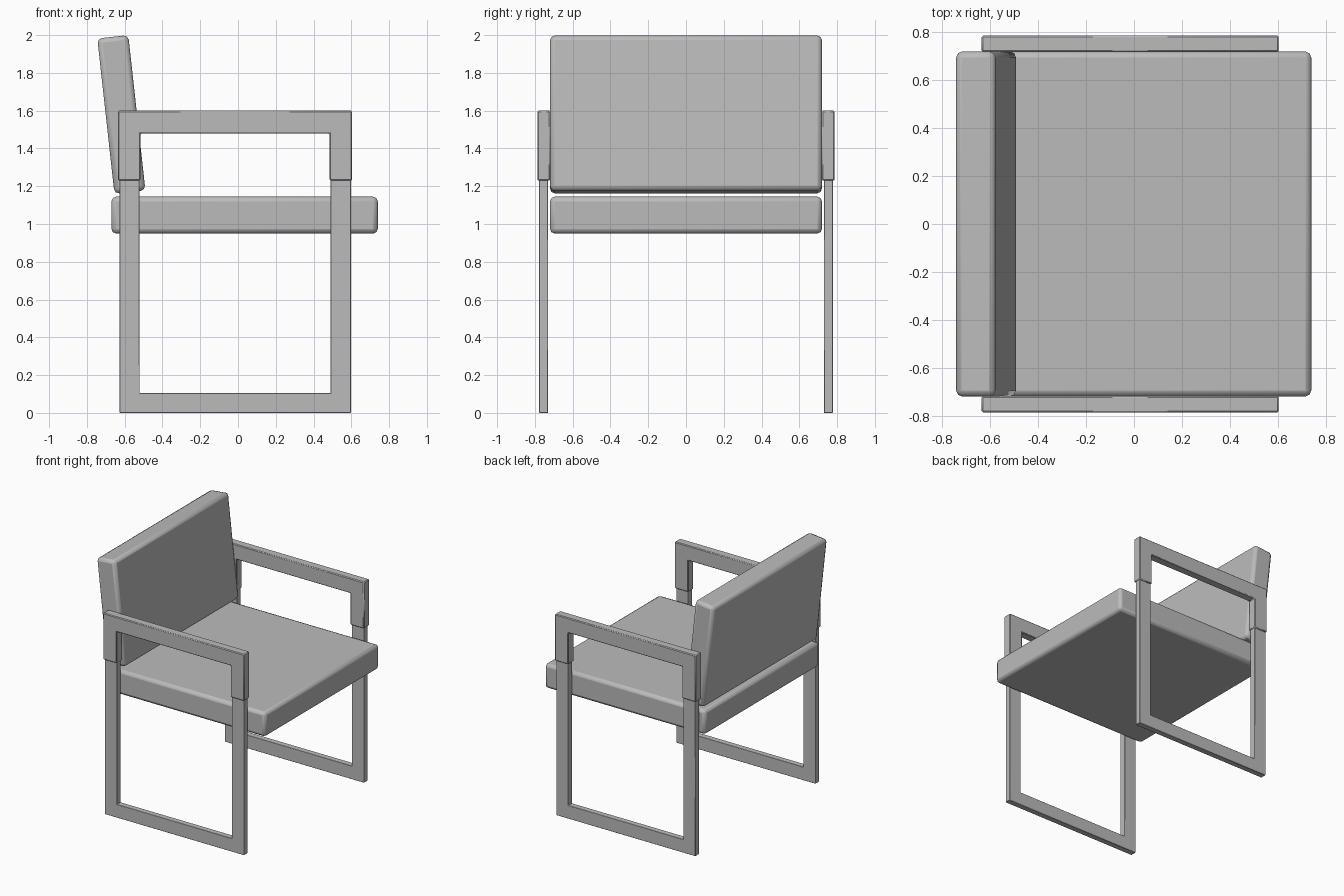
import bpy
import bmesh
from math import radians
from mathutils import Matrix

cube = bpy.data.objects.get("Cube")
if cube:
    bpy.data.objects.remove(cube, do_unlink=True)

GREY = (0.5, 0.5, 0.5, 1)
grey = bpy.data.materials.new("plain grey")
grey.use_nodes = True
grey.diffuse_color = GREY
grey.node_tree.nodes["Principled BSDF"].inputs["Base Color"].default_value = GREY


def finish(name, bm, bevel, segments, mirror=False):
    """Turn a bmesh into an object with soft edges and an optional twin across y."""
    bmesh.ops.recalc_face_normals(bm, faces=bm.faces)
    mesh = bpy.data.meshes.new(name)
    bm.to_mesh(mesh)
    bm.free()
    mesh.materials.append(grey)
    obj = bpy.data.objects.new(name, mesh)
    bpy.context.collection.objects.link(obj)
    mod = obj.modifiers.new("soft edges", "BEVEL")
    mod.width, mod.segments = bevel, segments
    mod.limit_method = "ANGLE"
    if mirror:
        twin = obj.modifiers.new("other side", "MIRROR")
        twin.use_axis = (False, True, False)
    bpy.ops.object.select_all(action="DESELECT")
    obj.select_set(True)
    bpy.context.view_layer.objects.active = obj
    bpy.ops.object.shade_smooth_by_angle(angle=radians(30))
    return obj


def cushion(name, size, centre, lean=0):
    bm = bmesh.new()
    bmesh.ops.create_cube(bm, size=1)
    bm.transform(Matrix.Translation(centre)
                 @ Matrix.Rotation(radians(lean), 4, "Y")
                 @ Matrix.Diagonal((*size, 1)))
    return finish(name, bm, 0.025, 2)


def u_frame(name, x0, x1, width, z_end, z_bar, bar, y0, y1, bevel):
    """Flat U in the xz plane, open at z_end, with its crossbar at z_bar."""
    inner = z_bar + bar
    outline = [(x0, z_end), (x0, z_bar), (x1, z_bar), (x1, z_end),
               (x1 - width, z_end), (x1 - width, inner),
               (x0 + width, inner), (x0 + width, z_end)]
    bm = bmesh.new()
    face = bm.faces.new([bm.verts.new((x, y0, z)) for x, z in outline])
    side = bmesh.ops.extrude_face_region(bm, geom=[face])["geom"]
    bmesh.ops.translate(bm, vec=(0, y1 - y0, 0),
                        verts=[v for v in side if isinstance(v, bmesh.types.BMVert)])
    return finish(name, bm, bevel, 1, mirror=True)


# Upholstery
cushion("seat_cushion", (1.41, 1.44, 0.195), (0.035, 0, 1.047))
cushion("back_cushion", (0.165, 1.44, 0.827), (-0.6175, 0, 1.58), lean=-6.3)

# Sled legs, and arm pads that sleeve over their tops
u_frame("leg_frames", -0.627, 0.597, 0.106, 1.25, 0, 0.105, 0.73, 0.777, 0.002)
u_frame("arm_pads", -0.636, 0.604, 0.12, 1.23, 1.6, -0.12, 0.718, 0.787, 0.006)
